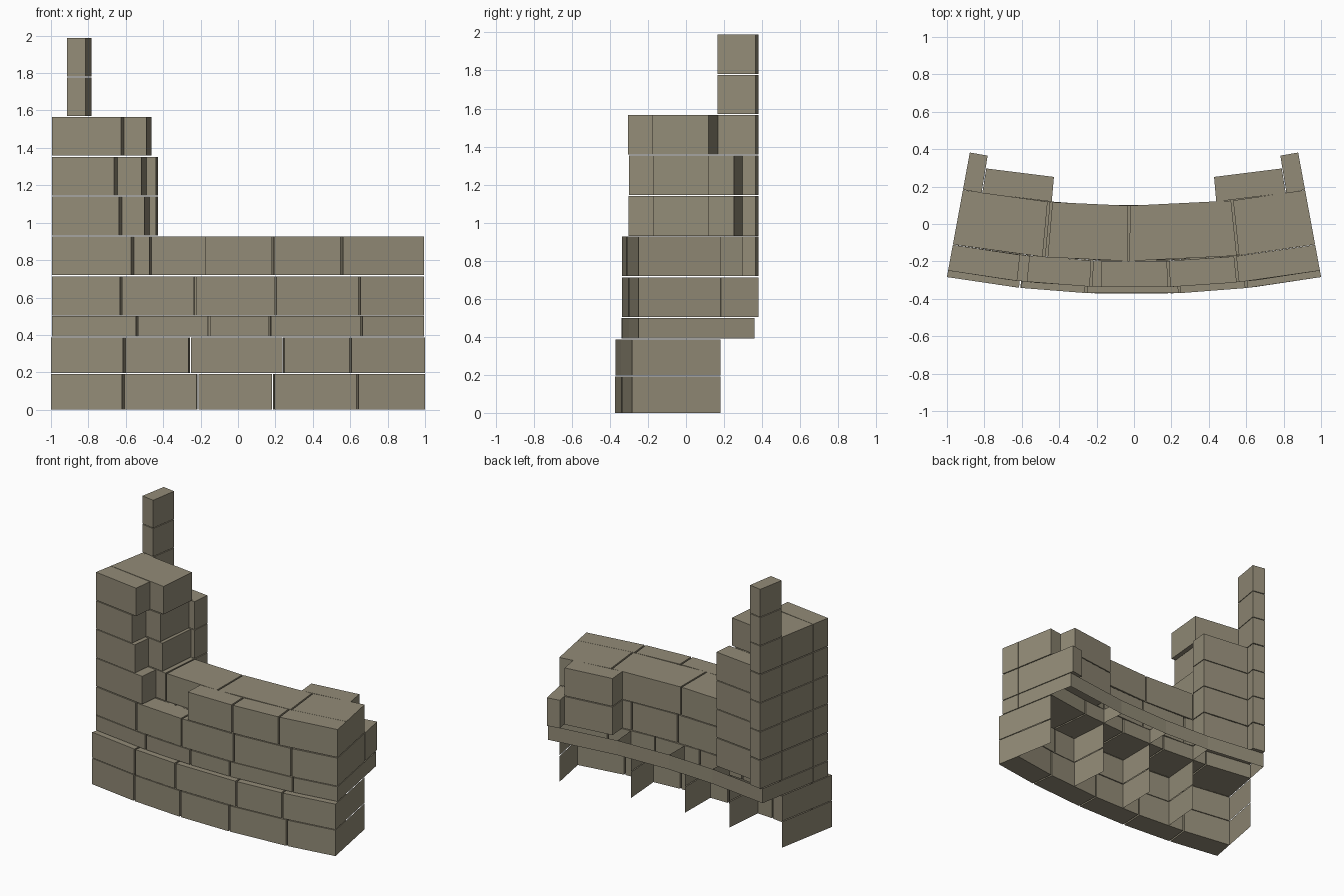
import bpy, bmesh, math

cube = bpy.data.objects.get("Cube")
if cube:
    bpy.data.objects.remove(cube)

stone = bpy.data.materials.new("warm_grey_stone")
stone.use_nodes = True
COLOR = (0.29, 0.26, 0.185, 1)
stone.diffuse_color = COLOR
bsdf = next(n for n in stone.node_tree.nodes if n.type == 'BSDF_PRINCIPLED')
bsdf.inputs["Base Color"].default_value = COLOR
bsdf.inputs["Roughness"].default_value = 0.9

# Arc of the wall: centre and radii of each ring of blocks
CENTRE_Y = 5.15
FACE, LOW_FACE = 5.49, 5.525
SPLIT, INNER, STUB, RIB, BEAM = 5.35, 5.052, 4.917, 4.848, 4.87
END = 0.994
STUB_X = (0.478, 0.882)
RIB_X = (0.886, END)
GAP = 0.006


def point(x, radius, z):
    """Point on the arc; x is measured along the front face."""
    a = math.asin(x / FACE)
    return (radius * math.sin(a), CENTRE_Y - radius * math.cos(a), z)


def finish(name, bm):
    mesh = bpy.data.meshes.new(name)
    bm.to_mesh(mesh)
    bm.free()
    mesh.materials.append(stone)
    obj = bpy.data.objects.new(name, mesh)
    bpy.context.collection.objects.link(obj)
    return obj


def add_block(bm, x0, x1, outer, inner, z0, z1):
    """Wedge-shaped block with flat faces."""
    rings = []
    for z in (z0, z1):
        rings.append([bm.verts.new(point(x, r, z)) for x, r in
                      ((x0, outer), (x1, outer), (x1, inner), (x0, inner))])
    low, high = rings
    bm.faces.new(low[::-1])
    bm.faces.new(high)
    for i in range(4):
        j = (i + 1) % 4
        bm.faces.new((low[i], low[j], high[j], high[i]))


def course(name, joints, outer, inner, z, skip=()):
    """Row of blocks between successive joints."""
    bm = bmesh.new()
    last = len(joints) - 2
    for i in range(last + 1):
        if i in skip:
            continue
        x0 = joints[i] + (GAP if i > 0 else 0)
        x1 = joints[i + 1] - (GAP if i < last else 0)
        add_block(bm, x0, x1, outer, inner, *z)
    finish(name, bm)


def sheet(bm, a, b, z0, z1):
    """Single upright face between two (x, radius) points."""
    bm.faces.new([bm.verts.new(point(*p, z)) for p, z in
                  ((a, z0), (b, z0), (b, z1), (a, z1))])


LEVELS = [(0, 0.192), (0.197, 0.386), (0.391, 0.5), (0.505, 0.713), (0.719, 0.926),
          (0.931, 1.14), (1.145, 1.352), (1.358, 1.565), (1.57, 1.777), (1.782, 1.988)]

# Front row of the main wall
front_joints = [(-0.61, -0.215, 0.187, 0.635), (-0.605, -0.257, 0.242, 0.598),
                (-0.54, -0.155, 0.17, 0.66), (-0.625, -0.23, 0.2, 0.65),
                (-0.565, -0.183, 0.187, 0.555)]
for i, joints in enumerate(front_joints):
    course(f"front_course_{i + 1}", (-END, *joints, END), LOW_FACE if i < 2 else FACE,
           SPLIT, LEVELS[i], skip=(1,) if i == 4 else ())

# Second row behind it
back_joints = [(-0.6, -0.2, 0.2, 0.6), (-0.4, 0.0, 0.4), (-0.48, -0.03, 0.57)]
for i, joints in enumerate(back_joints):
    course(f"back_course_{i + 3}", (-END, *joints, END), SPLIT - 0.002, INNER, LEVELS[i + 2])

# Thin cross walls behind the two lowest courses and inside the beam
FIN_X = (-END, -0.48, -0.065, 0.405, END)
bm = bmesh.new()
for x in FIN_X:
    for z in LEVELS[:2]:
        sheet(bm, (x, SPLIT), (x, INNER), *z)
    sheet(bm, (x, INNER), (x, BEAM), *LEVELS[2])
finish("cross_walls", bm)

# Curved beam along the back
bm = bmesh.new()
for x0, x1 in zip(FIN_X, FIN_X[1:]):
    sheet(bm, (x0, BEAM), (x1, BEAM), *LEVELS[2])
finish("back_beam", bm)

# Broken tower on the right end: front blocks and blocks behind them
for i, (front_x, back_x) in enumerate([(-0.637, -0.513), (-0.662, -0.531), (-0.625, -0.502)]):
    z = LEVELS[i + 5]
    course(f"tower_front_{i + 1}", (-END, front_x), FACE, SPLIT, z)
    course(f"tower_back_{i + 1}", (-END, back_x), SPLIT - 0.002, INNER, z)


def stack(name, span, inner, levels, side):
    x0, x1 = sorted(side * x for x in span)
    bm = bmesh.new()
    for z in levels:
        add_block(bm, x0, x1, INNER - 0.002, inner, *z)
    finish(name, bm)


# Buttresses and corner ribs on the back
stack("right_buttress", STUB_X, STUB, LEVELS[3:7], -1)
stack("left_buttress", STUB_X, STUB, LEVELS[3:5], 1)
stack("right_corner_rib", RIB_X, RIB, LEVELS[3:], -1)
stack("left_corner_rib", RIB_X, RIB, LEVELS[3:4], 1)
